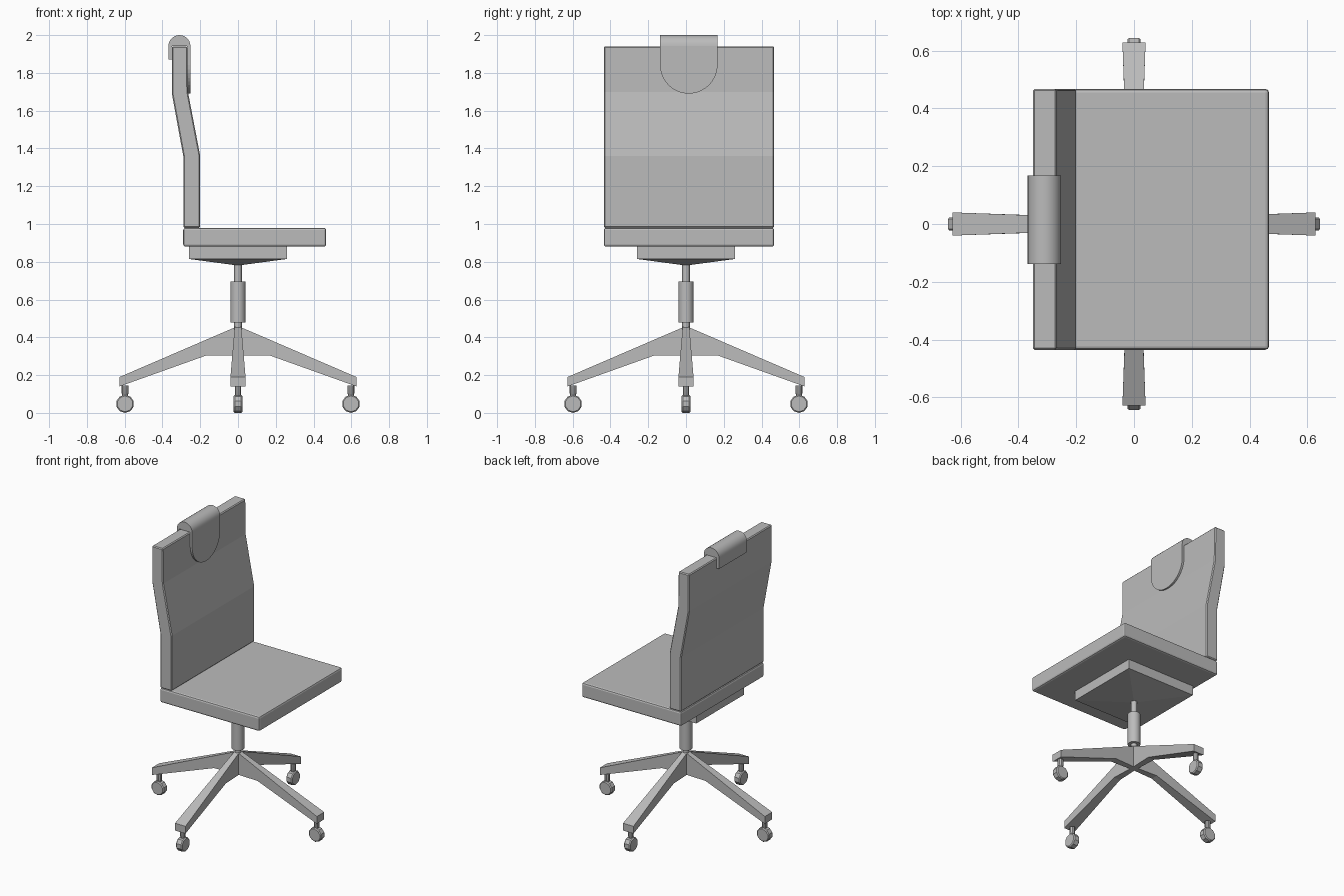
import bpy, bmesh
from math import pi, cos, sin
from mathutils import Matrix, Vector

cube = bpy.data.objects.get("Cube")
if cube:
    bpy.data.objects.remove(cube, do_unlink=True)

grey = bpy.data.materials.new("plain grey")
grey.use_nodes = True
COLOUR = (0.5, 0.5, 0.5, 1)
grey.diffuse_color = COLOUR
grey.node_tree.nodes["Principled BSDF"].inputs["Base Color"].default_value = COLOUR


def finish(name, bm, bevel=0, segments=1, smooth=False):
    """Turn a bmesh into a grey object with optional bevel and smooth shading."""
    bmesh.ops.recalc_face_normals(bm, faces=bm.faces)
    mesh = bpy.data.meshes.new(name)
    bm.to_mesh(mesh)
    bm.free()
    ob = bpy.data.objects.new(name, mesh)
    bpy.context.collection.objects.link(ob)
    mesh.materials.append(grey)
    if bevel:
        mod = ob.modifiers.new("soft edges", "BEVEL")
        mod.width, mod.segments = bevel, segments
    if smooth:
        bpy.ops.object.select_all(action="DESELECT")
        ob.select_set(True)
        bpy.context.view_layer.objects.active = ob
        bpy.ops.object.shade_smooth_by_angle(angle=pi / 5.5)
    return ob


def extrude(name, points, depth, place, **options):
    """Extrude a closed outline; place(a, b, depth) gives the position."""
    bm = bmesh.new()
    face = bm.faces.new([bm.verts.new(place(a, b, depth[0])) for a, b in points])
    new = bmesh.ops.extrude_face_region(bm, geom=[face])["geom"]
    shift = Vector(place(0, 0, depth[1])) - Vector(place(0, 0, depth[0]))
    bmesh.ops.translate(bm, vec=shift, verts=[g for g in new if isinstance(g, bmesh.types.BMVert)])
    return finish(name, bm, **options)


def along_y(a, b, d):
    return (a, d, b)


def along_x(a, b, d):
    return (d, a, b)


def lathe(name, rings, sides, matrix=Matrix(), **options):
    """Stack round rings of (radius, height) into a capped solid."""
    bm = bmesh.new()
    loops = [[bm.verts.new((r * cos(2 * pi * i / sides), r * sin(2 * pi * i / sides), z))
              for i in range(sides)] for r, z in rings]
    for low, high in zip(loops, loops[1:]):
        for i in range(sides):
            j = (i + 1) % sides
            bm.faces.new((low[i], low[j], high[j], high[i]))
    bm.faces.new(loops[0])
    bm.faces.new(loops[-1])
    bm.transform(matrix)
    return finish(name, bm, **options)


# Seat cushion and bent backrest
Y_RANGE = (-0.435, 0.467)
extrude("seat", [(-0.29, 0.88), (0.467, 0.88), (0.467, 0.98), (-0.29, 0.98)],
        Y_RANGE, along_y, bevel=0.012, segments=2)
extrude("backrest",
        [(-0.288, 0.98), (-0.2, 0.98), (-0.2, 1.36), (-0.265, 1.7), (-0.268, 1.94),
         (-0.35, 1.94), (-0.35, 1.69), (-0.288, 1.35)],
        Y_RANGE, along_y, bevel=0.006)

# Headrest: a rounded cap over the top edge, with a short rear flap
PAD_Y = (-0.138, 0.167)
arch = [(-0.31 + 0.058 * cos(a), 1.942 + 0.058 * sin(a)) for a in (pi * i / 14 for i in range(15))]
extrude("headrest_cap", arch, PAD_Y, along_y, smooth=True)
extrude("headrest_rear_flap", [(-0.368, 1.87), (-0.35, 1.87), (-0.35, 1.942), (-0.368, 1.942)],
        PAD_Y, along_y)

# Front flap with a half-round lower end
mid, half = sum(PAD_Y) / 2, (PAD_Y[1] - PAD_Y[0]) / 2
tongue = [(mid - half, 1.942)]
tongue += [(mid - half * cos(a), 1.843 - half * sin(a)) for a in (pi * i / 20 for i in range(21))]
tongue += [(mid + half, 1.942)]
extrude("headrest_front_flap", tongue, (-0.27, -0.252), along_x)

# Square plate under the seat with a shallow pyramid below it
bm = bmesh.new()
S = 0.26
corners = [(-S, -S), (S, -S), (S, S), (-S, S)]
top = [bm.verts.new((x, y, 0.88)) for x, y in corners]
low = [bm.verts.new((x, y, 0.815)) for x, y in corners]
tip = bm.verts.new((0, 0, 0.78))
bm.faces.new(top)
for i in range(4):
    j = (i + 1) % 4
    bm.faces.new((top[i], top[j], low[j], low[i]))
    bm.faces.new((low[i], low[j], tip))
finish("seat_plate", bm)

# Gas lift column
lathe("column_rod", [(0.02, 0.4), (0.02, 0.82)], 16, smooth=True)
lathe("column_sleeve", [(0.04, 0.478), (0.04, 0.695)], 16, smooth=True)

# Four tapered legs with casters
for n, side in enumerate(("left", "back", "right", "front")):
    turn = Matrix.Rotation(n * pi / 2, 4, "Z")
    bm = bmesh.new()
    rows = []
    for x, z, w in [(0, 0.46, 0.017), (0.627, 0.19, 0.04), (0.627, 0.14, 0.04),
                    (0.165, 0.305, 0.024), (0, 0.305, 0.017)]:
        rows.append([bm.verts.new((x, s * w, z)) for s in (-1, 1)])
    for k in range(5):
        a, b = rows[k], rows[(k + 1) % 5]
        bm.faces.new((a[0], a[1], b[1], b[0]))
    for s in (0, 1):
        bm.faces.new([r[s] for r in rows])
    bm.transform(turn)
    finish(side + "_leg", bm)

    spot = turn @ Matrix.Translation((0.598, 0, 0))
    lathe(side + "_caster_stem", [(0.01, 0.07), (0.018, 0.105), (0.018, 0.145)], 10, spot, smooth=True)
    wheel = spot @ Matrix.Translation((0, 0, 0.048)) @ Matrix.Rotation(pi / 2, 4, "X")
    lathe(side + "_caster_wheel", [(0.042, -0.023), (0.048, -0.017), (0.048, 0.017), (0.042, 0.023)],
          10, wheel @ Matrix.Rotation(pi / 10, 4, "Z"))
